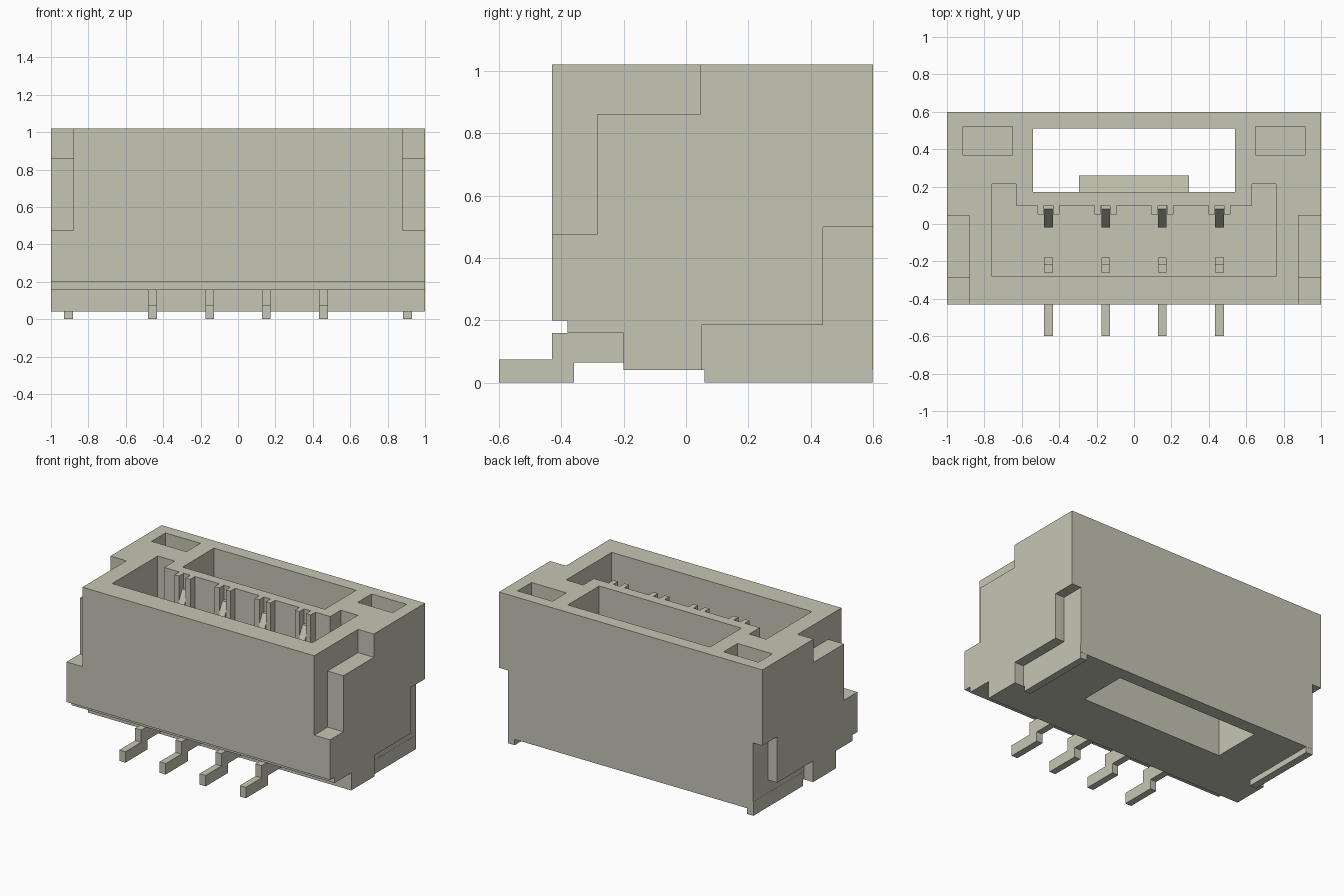
import bpy
import bmesh
from mathutils import Vector

if "Cube" in bpy.data.objects:
    bpy.data.objects.remove(bpy.data.objects["Cube"], do_unlink=True)

ivory = bpy.data.materials.new("ivory_plastic")
ivory.use_nodes = True
ivory.diffuse_color = (0.56, 0.56, 0.46, 1)
bsdf = next(n for n in ivory.node_tree.nodes if n.type == "BSDF_PRINCIPLED")
bsdf.inputs["Base Color"].default_value = ivory.diffuse_color
bsdf.inputs["Roughness"].default_value = 0.7


def prism(name, profile, low, high, axis="x"):
    """Extrude a (y, z) profile along x, or an (x, y) profile along z."""
    bm = bmesh.new()
    if axis == "x":
        points = [(low, a, b) for a, b in profile]
        step = Vector((high - low, 0, 0))
    else:
        points = [(a, b, low) for a, b in profile]
        step = Vector((0, 0, high - low))
    face = bm.faces.new([bm.verts.new(p) for p in points])
    grown = bmesh.ops.extrude_face_region(bm, geom=[face])["geom"]
    verts = [g for g in grown if isinstance(g, bmesh.types.BMVert)]
    bmesh.ops.translate(bm, verts=verts, vec=step)
    bmesh.ops.recalc_face_normals(bm, faces=bm.faces[:])
    mesh = bpy.data.meshes.new(name)
    bm.to_mesh(mesh)
    bm.free()
    mesh.materials.append(ivory)
    obj = bpy.data.objects.new(name, mesh)
    bpy.context.collection.objects.link(obj)
    return obj


def box(name, x, y, z):
    rect = [(x[0], y[0]), (x[1], y[0]), (x[1], y[1]), (x[0], y[1])]
    return prism(name, rect, z[0], z[1], "z")


def span(a, b, side):
    return sorted((a * side, b * side))


def cut(target, cutter):
    cutter.hide_render = True
    mod = target.modifiers.new("cut", "BOOLEAN")
    mod.operation = "DIFFERENCE"
    mod.solver = "EXACT"
    mod.object = cutter
    bpy.context.view_layer.objects.active = target
    bpy.ops.object.modifier_apply(modifier=mod.name)
    bpy.data.objects.remove(cutter, do_unlink=True)


TOP, OVER = 1.02, 1.2
PINS = [-0.457, -0.152, 0.152, 0.457]

# Housing with a stepped lower front edge
housing = prism("housing", [(-0.43, 0.2), (-0.43, TOP), (0.6, TOP), (0.6, 0.04),
                            (-0.2, 0.04), (-0.2, 0.16), (-0.38, 0.16), (-0.38, 0.2)],
                -1, 1)

# Plug cavity, whose rear wall carries a pair of thin ribs around each pin
outline = [(0.76, 0.215), (0.76, -0.28), (-0.76, -0.28), (-0.76, 0.215),
           (-0.63, 0.215), (-0.63, 0.1)]
for x in PINS:
    for a, b in ((-0.06, -0.025), (0.025, 0.06)):
        outline += [(x + a, 0.1), (x + a, 0.05), (x + b, 0.05), (x + b, 0.1)]
outline += [(0.63, 0.1), (0.63, 0.215)]
cut(housing, prism("cavity_cutter", outline, 0.25, OVER, "z"))

# Latch slot running right through the housing
cut(housing, box("slot_cutter", (-0.54, 0.54), (0.17, 0.51), (-0.1, OVER)))

for side in (-1, 1):
    # Blind pocket in the top
    cut(housing, box("pocket_cutter", span(0.65, 0.915, side), (0.37, 0.52), (0.5, OVER)))
    # Keyed step at the upper front corner
    step = [(-0.6, 0.475), (-0.285, 0.475), (-0.285, 0.86), (0.045, 0.86),
            (0.045, OVER), (-0.6, OVER)]
    cut(housing, prism("step_cutter", step, *span(0.88, 1.1, side)))
    # Shallow recess for the solder tab
    recess = [(0.05, -0.1), (0.05, 0.185), (0.44, 0.185), (0.44, 0.5),
              (0.7, 0.5), (0.7, -0.1)]
    cut(housing, prism("recess_cutter", recess, *span(0.93, 1.1, side)))
    # Solder tab below the recess
    name = "left_solder_tab" if side > 0 else "right_solder_tab"
    box(name, span(0.881, 0.931, side), (0.06, 0.599), (0, 0.095))

# Sloped latch catch inside the slot
prism("latch_catch", [(0.16, 0.42), (0.26, 0.42), (0.26, 0.55), (0.17, 0.66), (0.16, 0.66)],
      -0.295, 0.295)

# Pins: outer bent lead, bevelled contact blade and small seat in the cavity
lead = [(-0.6, 0), (-0.36, 0), (-0.36, 0.065), (-0.19, 0.065), (-0.19, 0.159),
        (-0.43, 0.159), (-0.43, 0.075), (-0.6, 0.075)]
blade = [(-0.02, 0.2), (0.105, 0.2), (0.105, 0.92), (0.08, 0.92), (-0.02, 0.72)]
seat = [(-0.26, 0.2), (-0.18, 0.2), (-0.18, 0.3), (-0.22, 0.3), (-0.22, 0.27), (-0.26, 0.27)]
for i, x in enumerate(PINS, 1):
    for part, profile in (("lead", lead), ("blade", blade), ("seat", seat)):
        prism(f"pin_{part}_{i}", profile, x - 0.023, x + 0.023)
